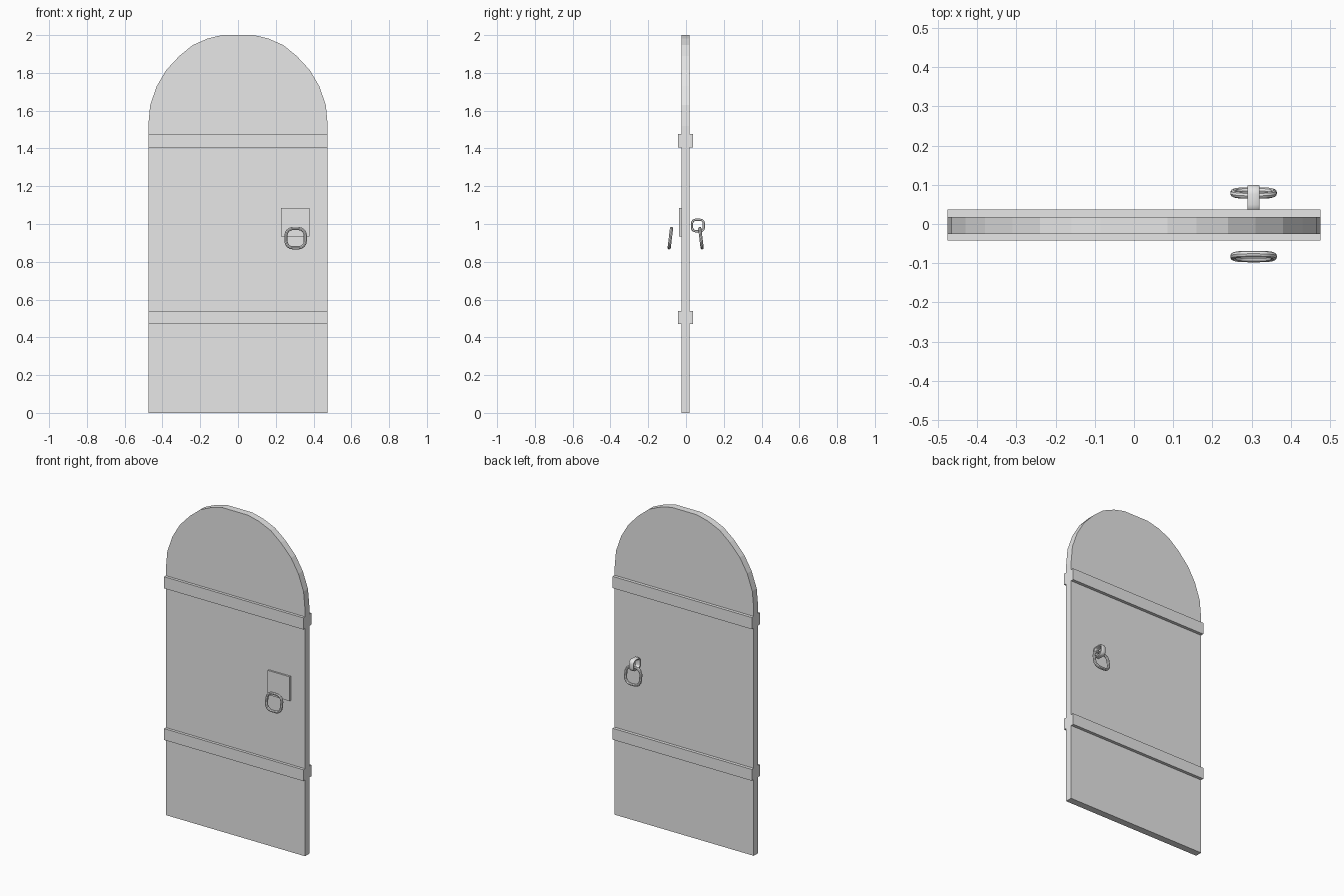
import bpy, bmesh, math
from mathutils import Vector

if "Cube" in bpy.data.objects:
    bpy.data.objects.remove(bpy.data.objects["Cube"])

grey = bpy.data.materials.new("light_grey")
grey.diffuse_color = (0.8, 0.8, 0.8, 1)
grey.use_nodes = True
grey.node_tree.nodes["Principled BSDF"].inputs["Base Color"].default_value = grey.diffuse_color


def finish(bm, name, smooth=False):
    bmesh.ops.recalc_face_normals(bm, faces=bm.faces)
    me = bpy.data.meshes.new(name)
    bm.to_mesh(me)
    bm.free()
    me.materials.append(grey)
    ob = bpy.data.objects.new(name, me)
    bpy.context.collection.objects.link(ob)
    if smooth:
        bpy.ops.object.select_all(action='DESELECT')
        ob.select_set(True)
        bpy.context.view_layer.objects.active = ob
        bpy.ops.object.shade_smooth_by_angle(angle=math.radians(40))
    return ob


def box(name, x0, x1, y0, y1, z0, z1):
    bm = bmesh.new()
    bmesh.ops.create_cube(bm, size=1)
    for v in bm.verts:
        v.co = ((x0 + x1) / 2 + v.co.x * (x1 - x0),
                (y0 + y1) / 2 + v.co.y * (y1 - y0),
                (z0 + z1) / 2 + v.co.z * (z1 - z0))
    return finish(bm, name)


def sweep_loop(name, path, axis, section):
    """Sweep a cross-section (along axis, outward) round a closed planar path."""
    bm = bmesh.new()
    n = len(path)
    rings = []
    for i, p in enumerate(path):
        tangent = (path[(i + 1) % n] - path[i - 1]).normalized()
        out = tangent.cross(axis)
        rings.append([bm.verts.new(p + axis * a + out * b) for a, b in section])
    m = len(section)
    for i in range(n):
        a, b = rings[i], rings[(i + 1) % n]
        for j in range(m):
            bm.faces.new((a[j], a[(j + 1) % m], b[(j + 1) % m], b[j]))
    return finish(bm, name, True)


def rounded_loop(w, h, r, steps=4):
    """Outline of a rounded rectangle centred on the origin."""
    pts = []
    for k, (sx, sy) in enumerate([(1, 1), (-1, 1), (-1, -1), (1, -1)]):
        for s in range(steps + 1):
            t = math.pi / 2 * (k + s / steps)
            pts.append((sx * (w / 2 - r) + r * math.cos(t),
                        sy * (h / 2 - r) + r * math.sin(t)))
    return pts


# Arched door panel
half = [(0.475, 0), (0.475, 1.52), (0.465, 1.63), (0.43, 1.73), (0.38, 1.815),
        (0.31, 1.89), (0.24, 1.947), (0.16, 1.982), (0.085, 2.0)]
outline = half + [(-x, z) for x, z in reversed(half)]
bm = bmesh.new()
face = bm.faces.new([bm.verts.new((x, -0.025, z)) for x, z in outline])
ext = bmesh.ops.extrude_face_region(bm, geom=[face])
for v in ext["geom"]:
    if isinstance(v, bmesh.types.BMVert):
        v.co.y = 0.018
finish(bm, "door_panel")

# Cross straps passing round the panel
box("lower_strap", -0.475, 0.475, -0.042, 0.037, 0.47, 0.54)
box("upper_strap", -0.475, 0.475, -0.042, 0.037, 1.405, 1.477)

# Lock plate on the front
box("lock_plate", 0.228, 0.378, -0.036, -0.025, 0.935, 1.085)

# Pull rings, hanging slightly outward on each side
tube = [(0.0085 * math.cos(t * math.pi / 4), 0.0085 * math.sin(t * math.pi / 4))
        for t in range(8)]
for name, y, side in (("front_ring", -0.083, -1), ("back_ring", 0.079, 1)):
    lean = Vector((0, -side * 0.12, 1)).normalized()
    path = [Vector((0.305 + u, y, 0.925)) + lean * v
            for u, v in rounded_loop(0.102, 0.103, 0.036)]
    sweep_loop(name, path, Vector((1, 0, 0)).cross(lean), tube)

# Staple holding the back ring: straight at the door, rounded outside
w, t = 0.015, 0.006
section = [(-w, -t * 0.6), (-w * 0.7, -t), (w * 0.7, -t), (w, -t * 0.6),
           (w, t * 0.6), (w * 0.7, t), (w * 0.7 * -1, t), (-w, t * 0.6)]
staple = [Vector((0.305, 0.032 + (u + 0.031), 0.992 + v))
          for u, v in rounded_loop(0.062, 0.06, 0.018)]
sweep_loop("back_staple", staple, Vector((1, 0, 0)), section)
